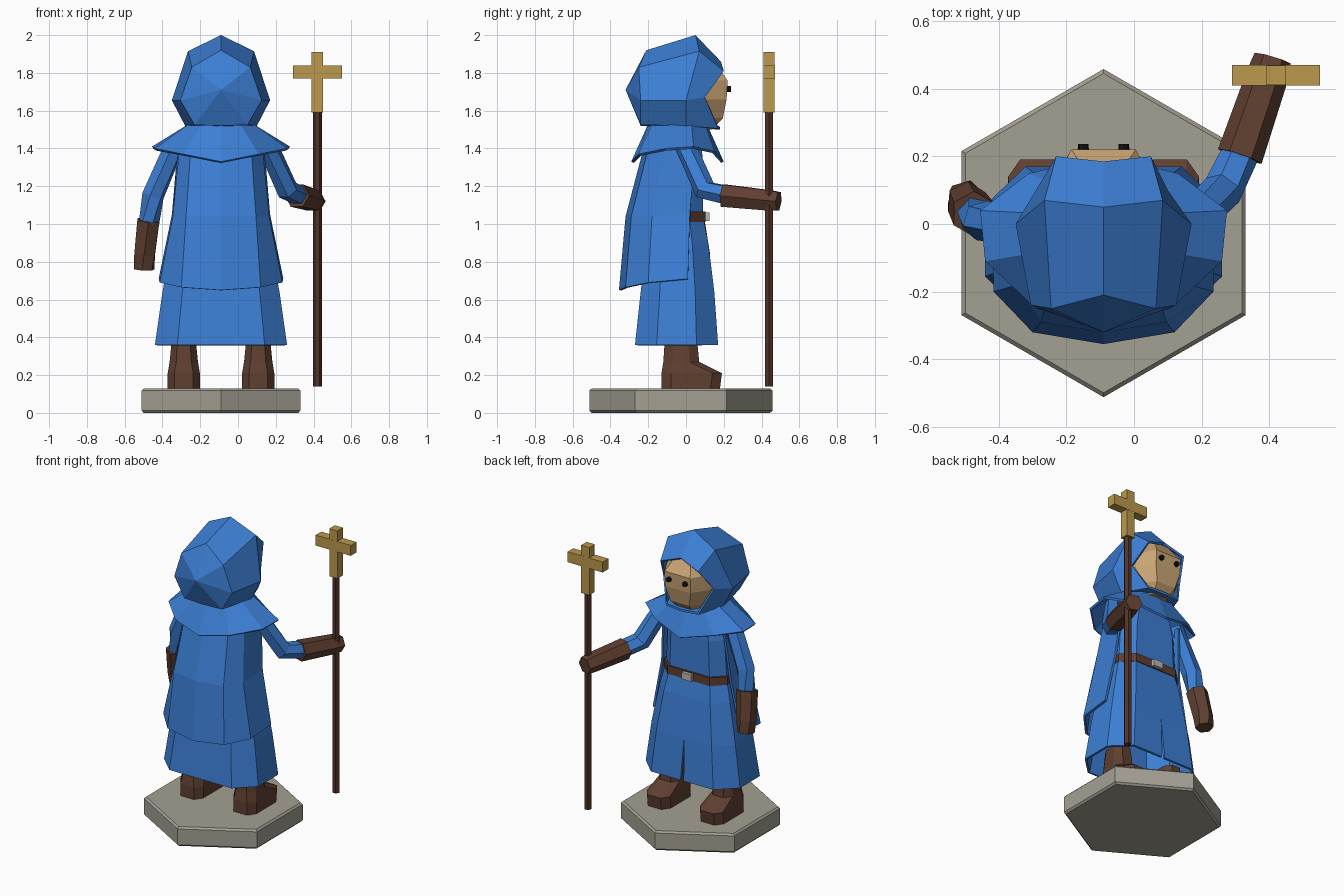
import bpy, bmesh
from math import sin, cos, tau
from mathutils import Vector

if "Cube" in bpy.data.objects:
    bpy.data.objects.remove(bpy.data.objects["Cube"])

MID = -0.09  # x of the figure's centre line


def material(name, rgb):
    m = bpy.data.materials.new(name)
    m.use_nodes = True
    m.diffuse_color = (*rgb, 1)
    m.node_tree.nodes["Principled BSDF"].inputs["Base Color"].default_value = (*rgb, 1)
    return m


BLUE = material("blue cloth", (0.045, 0.21, 0.66))
LEATHER = material("brown leather", (0.115, 0.05, 0.03))
WOOD = material("dark wood", (0.085, 0.033, 0.02))
GOLD = material("gold", (0.5, 0.32, 0.075))
STONE = material("grey stone", (0.37, 0.35, 0.29))
SKIN = material("skin", (0.6, 0.38, 0.18))
BLACK = material("black", (0.006, 0.006, 0.006))
METAL = material("buckle metal", (0.5, 0.48, 0.42))


def loft(name, rings, mat, x=0, closed=True, caps=(True, True), solid=0, pole=None):
    """Skin a stack of equal-length rings with quads."""
    bm = bmesh.new()
    vs = [[bm.verts.new(p) for p in r] for r in rings]
    n = len(vs[0])
    for a, b in zip(vs, vs[1:]):
        for i in range(n if closed else n - 1):
            j = (i + 1) % n
            bm.faces.new((a[i], a[j], b[j], b[i]))
    if pole:
        tip = bm.verts.new(pole)
        for i in range(n):
            bm.faces.new((vs[0][i], vs[0][(i + 1) % n], tip))
    elif caps[0]:
        bm.faces.new(vs[0])
    if caps[1]:
        bm.faces.new(vs[-1])
    bmesh.ops.remove_doubles(bm, verts=bm.verts, dist=0.0005)
    bmesh.ops.recalc_face_normals(bm, faces=bm.faces)
    me = bpy.data.meshes.new(name)
    bm.to_mesh(me)
    bm.free()
    me.materials.append(mat)
    ob = bpy.data.objects.new(name, me)
    bpy.context.collection.objects.link(ob)
    ob.location.x = x
    if solid:
        mod = ob.modifiers.new("thickness", 'SOLIDIFY')
        mod.thickness = solid
        mod.offset = -1
    return ob


def mirrored(half):
    """Half outline from centre to centre -> full ring."""
    return half + [(-x, y, z) for x, y, z in reversed(half) if x > 0]


def octagon(z, hx, y0, y1, cx, cy):
    """Chamfered rectangle ring, half width hx, depth y0..y1."""
    return mirrored([(hx - cx, y1, z), (hx, y1 - cy, z), (hx, y0 + cy, z), (hx - cx, y0, z)])


def tube(name, points, radii, mat, sides=6):
    pts = [Vector(p) for p in points]
    rings = []
    for i, p in enumerate(pts):
        d = pts[min(i + 1, len(pts) - 1)] - pts[max(i - 1, 0)]
        q = d.to_track_quat('Z', 'Y')
        rings.append([p + q @ Vector((radii[i] * cos(tau * k / sides),
                                      radii[i] * sin(tau * k / sides), 0)) for k in range(sides)])
    return loft(name, rings, mat)


def box(name, lo, hi, mat):
    return loft(name, [[(lo[0], lo[1], z), (hi[0], lo[1], z), (hi[0], hi[1], z), (lo[0], hi[1], z)]
                       for z in (lo[2], hi[2])], mat)


# Hexagonal stand with softened rims
loft("stand", [[(r * sin(k * tau / 6), r * cos(k * tau / 6) - 0.027, z) for k in range(6)]
               for r, z in ((0.472, 0), (0.485, 0.012), (0.485, 0.118), (0.472, 0.13))], STONE, MID)

# Boots
for side, sx in (("left", 1), ("right", -1)):
    loft(side + "_boot", [octagon(0.13, 0.085, -0.13, 0.18, 0.035, 0.05),
                          octagon(0.21, 0.085, -0.13, 0.19, 0.035, 0.05),
                          octagon(0.27, 0.075, -0.12, 0.07, 0.035, 0.05),
                          octagon(0.42, 0.06, -0.11, 0.055, 0.03, 0.045)],
         LEATHER, MID + sx * 0.197)

# Robe, open at the hem with a narrow slit in its facing side
robe = []
for z, hx, y0, y1, gap in ((0.36, 0.35, -0.27, 0.17, 0.012), (0.64, 0.31, -0.24, 0.15, 0),
                           (0.9, 0.26, -0.21, 0.118, 0), (1.04, 0.225, -0.19, 0.09, 0),
                           (1.3, 0.21, -0.18, 0.09, 0), (1.48, 0.15, -0.15, 0.08, 0)):
    o = octagon(z, hx, y0, y1, hx * 0.34, (y1 - y0) * 0.26)
    robe.append([(gap, y1, z)] + o + [(-gap, y1, z)])
loft("robe", robe, BLUE, MID, closed=False, caps=(False, False), solid=0.015)

# Belt and buckle
loft("belt", [octagon(z, 0.235, -0.2, 0.102, 0.08, 0.078) for z in (1.01, 1.065)], LEATHER, MID)
box("buckle", (MID - 0.035, 0.09, 1.015), (MID + 0.035, 0.124, 1.06), METAL)

# Cape hanging behind, open along its free edges
cape = []
for half in ([(0.33, 0.01, 0.71), (0.325, -0.2, 0.69), (0.21, -0.32, 0.665), (0, -0.355, 0.65)],
             [(0.26, 0.02, 1.05), (0.255, -0.18, 1.04), (0.185, -0.29, 1.04), (0, -0.32, 1.04)],
             [(0.23, 0.05, 1.4), (0.22, -0.12, 1.4), (0.16, -0.2, 1.4), (0, -0.225, 1.4)]):
    cape.append(mirrored(half))
loft("cape", cape, BLUE, MID, closed=False, caps=(False, False), solid=0.015)

# Shoulder mantle
outer = [(0, 0.2, 1.33), (0.22, 0.15, 1.385), (0.365, 0.04, 1.41),
         (0.35, -0.11, 1.4), (0.2, -0.25, 1.37), (0, -0.29, 1.33)]
inner = [(0, 0.11, 1.53), (0.1, 0.1, 1.53), (0.17, 0.03, 1.53),
         (0.17, -0.08, 1.53), (0.1, -0.17, 1.53), (0, -0.2, 1.53)]
loft("mantle", [mirrored(outer), mirrored(inner)], BLUE, MID, caps=(False, False), solid=0.015)

# Hood, from the back to the facing rim
back = [(0, -0.21, 1.92), (0.155, -0.25, 1.83), (0.215, -0.24, 1.655),
        (0.14, -0.24, 1.525), (0, -0.24, 1.52)]
middle = [(0, 0.05, 2.0), (0.175, 0.07, 1.915), (0.26, 0, 1.655),
          (0.19, 0, 1.52), (0, 0, 1.51)]
rim = [(0, 0.185, 1.86), (0.14, 0.2, 1.81), (0.19, 0.1, 1.67),
       (0.12, 0.17, 1.505), (0, 0.18, 1.5)]
loft("hood", [mirrored(back), mirrored(middle), mirrored(rim)], BLUE, MID,
     caps=(False, False), solid=0.015, pole=(0, -0.32, 1.71))

# Head and eyes
loft("head", [octagon(1.5, 0.08, -0.06, 0.14, 0.03, 0.04),
              octagon(1.56, 0.12, -0.08, 0.195, 0.05, 0.07),
              octagon(1.66, 0.165, -0.1, 0.215, 0.07, 0.11),
              octagon(1.76, 0.155, -0.1, 0.22, 0.06, 0.11),
              octagon(1.86, 0.09, -0.06, 0.15, 0.04, 0.06)], SKIN, MID)
for side, sx in (("left", 1), ("right", -1)):
    x = MID + sx * 0.06
    tube(side + "_eye", [(x, 0.205, 1.715), (x, 0.237, 1.715)], (0.018, 0.015), BLACK, 8)

# Lowered arm
tube("lowered_sleeve", [(-0.33, -0.01, 1.43), (-0.45, 0.01, 1.15), (-0.472, 0.03, 1.0)],
     (0.055, 0.06, 0.055), BLUE)
tube("lowered_glove", [(-0.474, 0.03, 1.02), (-0.494, 0.065, 0.84), (-0.497, 0.075, 0.76)],
     (0.068, 0.062, 0.056), LEATHER)

# Raised arm holding the staff
tube("raised_sleeve", [(0.15, -0.01, 1.43), (0.262, 0.1, 1.18), (0.325, 0.23, 1.15)],
     (0.055, 0.06, 0.055), BLUE)
tube("raised_glove", [(0.313, 0.2, 1.15), (0.395, 0.44, 1.125), (0.41, 0.49, 1.12)],
     (0.068, 0.062, 0.056), LEATHER)

# Staff with its crossed head
tube("staff", [(0.42, 0.44, 0.14), (0.42, 0.44, 1.6)], (0.024, 0.024), WOOD)
box("staff_head_upright", (0.39, 0.411, 1.59), (0.45, 0.469, 1.91), GOLD)
box("staff_head_bar", (0.29, 0.41, 1.77), (0.55, 0.47, 1.84), GOLD)
